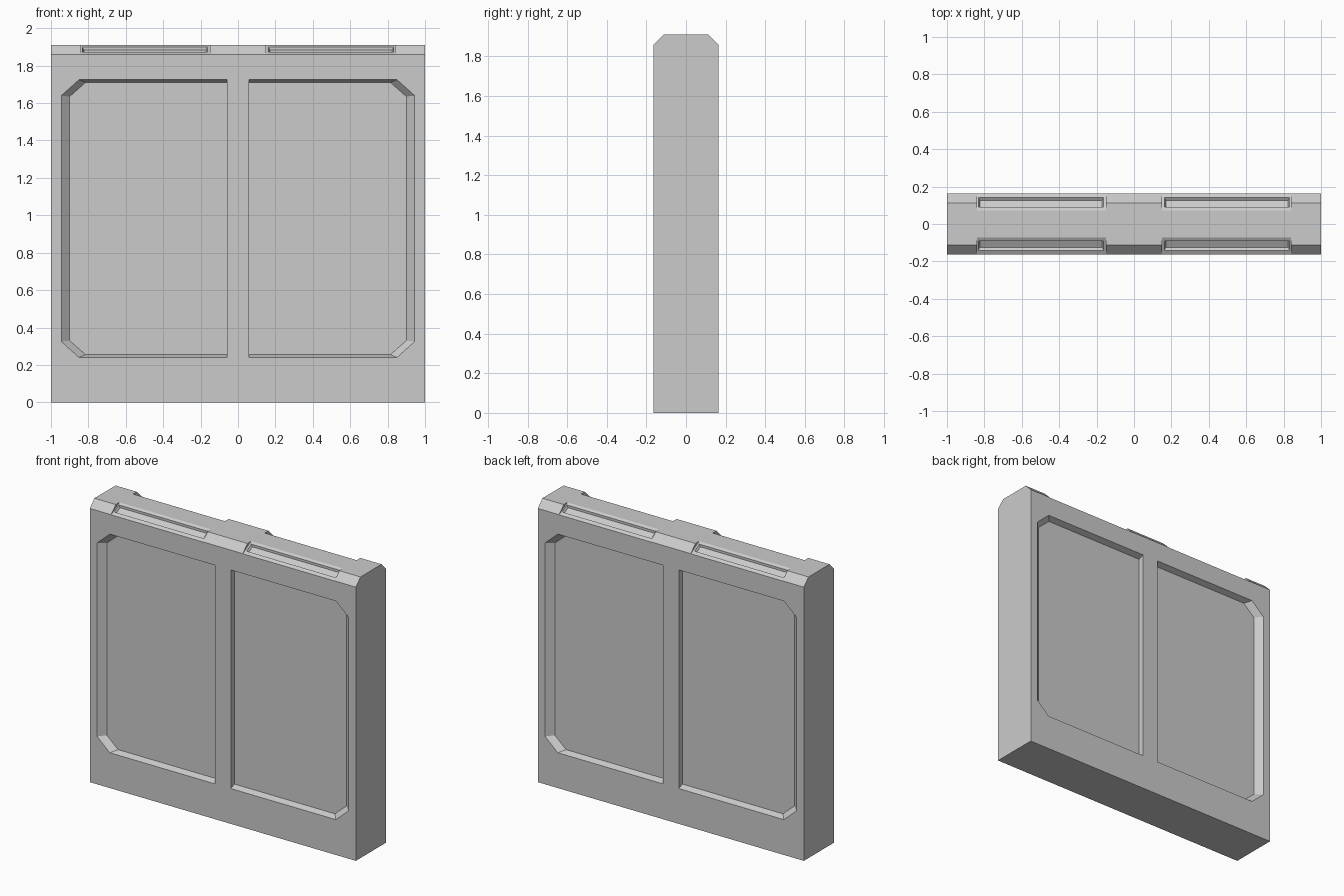
import bpy, bmesh, math
from mathutils import Vector

cube = bpy.data.objects.get("Cube")
if cube:
    bpy.data.objects.remove(cube, do_unlink=True)

grey = bpy.data.materials.new("plain grey")
grey.use_nodes = True
colour = (0.6, 0.6, 0.6, 1)
grey.diffuse_color = colour
grey.node_tree.nodes["Principled BSDF"].inputs["Base Color"].default_value = colour

HALF_Y, HEIGHT, SHOULDER = 0.163, 1.91, 1.86


def loft(name, ring_a, ring_b):
    """Closed solid between two matching rings of points."""
    bm = bmesh.new()
    a = [bm.verts.new(p) for p in ring_a]
    b = [bm.verts.new(p) for p in ring_b]
    bm.faces.new(a)
    bm.faces.new(b[::-1])
    for i in range(len(a)):
        j = (i + 1) % len(a)
        bm.faces.new((a[i], b[i], b[j], a[j]))
    bmesh.ops.recalc_face_normals(bm, faces=bm.faces)
    mesh = bpy.data.meshes.new(name)
    bm.to_mesh(mesh)
    bm.free()
    mesh.materials.append(grey)
    obj = bpy.data.objects.new(name, mesh)
    bpy.context.collection.objects.link(obj)
    return obj


def prism_x(name, profile, x0, x1):
    return loft(name, [(x0, y, z) for y, z in profile], [(x1, y, z) for y, z in profile])


def carve(target, cutter):
    cutter.hide_render = True
    mod = target.modifiers.new("cut", "BOOLEAN")
    mod.operation, mod.solver, mod.object = "DIFFERENCE", "EXACT", cutter
    bpy.context.view_layer.objects.active = target
    bpy.ops.object.modifier_apply(modifier=mod.name)
    bpy.data.objects.remove(cutter, do_unlink=True)


def panel_ring(side, y, x_out, z_low, z_high, cut_x, cut_z):
    """Rectangle with its two outer corners cut off."""
    x_in = 0.06
    pts = [(x_in, z_low), (x_out - cut_x, z_low), (x_out, z_low + cut_z),
           (x_out, z_high - cut_z), (x_out - cut_x, z_high), (x_in, z_high)]
    return [Vector((side * x, y, z)) for x, z in pts]


# Slab with bevelled top edges
half = [(HALF_Y, 0), (HALF_Y, SHOULDER), (0.113, HEIGHT)]
wall = prism_x("wall_slab", half + [(-y, z) for y, z in half[::-1]], -1, 1)

# Directions along and out of the shallow slope holding the slots
along = Vector((0, -0.088, 0.05)).normalized()
out = Vector((0, 0.05, 0.088)).normalized()

for sx in (-1, 1):
    for sy in (-1, 1):
        # Large recessed panel with sloping sides
        rim = panel_ring(sx, sy * HALF_Y, 0.945, 0.24, 1.725, 0.095, 0.085)
        floor = panel_ring(sx, sy * (HALF_Y - 0.04), 0.9, 0.255, 1.71, 0.085, 0.075)
        outer = [2 * r - f for r, f in zip(rim, floor)]
        carve(wall, loft("panel_cutter", outer, floor))

        # Shallower slope cut into the top bevel
        base = Vector((0, HALF_Y, SHOULDER - 0.001))
        low, high = base - along * 0.1, base + along * 0.2
        slope = [(low.y, low.z), (high.y, high.z), (low.y, high.z)]
        carve(wall, prism_x("slope_cutter", [(sy * y, z) for y, z in slope],
                            sx * 0.15, sx * 0.84))

        # Long slot sunk into the slope
        mid = base + along * 0.055

        def slot_ring(depth, inset):
            ring = []
            for ex, ea in ((-1, -1), (1, -1), (1, 1), (-1, 1)):
                p = mid + along * ea * (0.029 - inset) - out * depth
                ring.append((sx * (0.4975 + ex * (0.335 - inset)), sy * p.y, p.z))
            return ring

        carve(wall, loft("slot_cutter", slot_ring(-0.015, -0.008), slot_ring(0.015, 0.008)))

# Crisp flat faces
for face in wall.data.polygons:
    face.use_smooth = False
